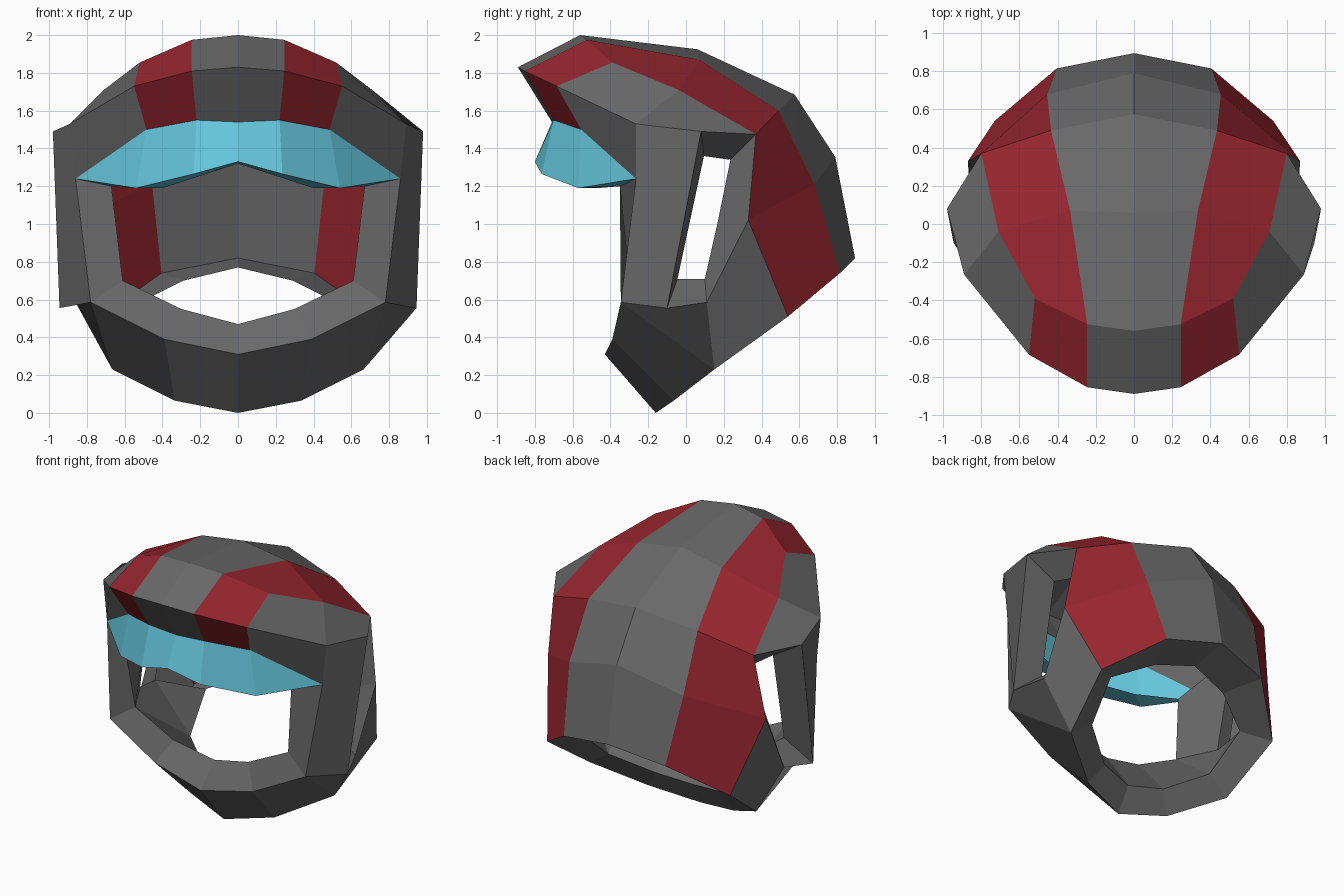
import bpy
from mathutils import Vector

if "Cube" in bpy.data.objects:
    bpy.data.objects.remove(bpy.data.objects["Cube"])


def material(name, rgb):
    m = bpy.data.materials.new(name)
    m.diffuse_color = (*rgb, 1)
    m.use_nodes = True
    m.node_tree.nodes["Principled BSDF"].inputs["Base Color"].default_value = m.diffuse_color
    return m


GREY = material("grey", (0.14, 0.14, 0.14))
RED = material("dark red", (0.31, 0.019, 0.028))
CYAN = material("cyan", (0.13, 0.57, 0.72))


class Part:
    """Half of a faceted sheet made from rows of points, mirrored over x = 0."""

    def __init__(self, name, mats):
        self.name, self.mats = name, mats
        self.verts, self.faces, self.idx = [], [], []

    def face(self, pts, away, sign=1, mat=0):
        pts = list(dict.fromkeys(pts))
        if len(pts) < 3:
            return
        v = [Vector(p) for p in pts]
        c = sum(v, Vector()) / len(v)
        n = Vector()
        for i in range(1, len(v) - 1):
            n += (v[i] - v[0]).cross(v[i + 1] - v[0])
        if n.dot(c - Vector(away)) * sign < 0:
            pts.reverse()
        for side in (pts, [(-x, y, z) for x, y, z in reversed(pts)]):
            ids = []
            for p in side:
                p = tuple(k + 0.0 for k in p)
                if p not in self.verts:
                    self.verts.append(p)
                ids.append(self.verts.index(p))
            self.faces.append(ids)
            self.idx.append(mat)

    def grid(self, rows, away, sign=1, stripe=None):
        for a, b in zip(rows, rows[1:]):
            for i in range(len(a) - 1):
                self.face([a[i], a[i + 1], b[i + 1], b[i]], away, sign, int(i == stripe))

    def done(self):
        me = bpy.data.meshes.new(self.name)
        me.from_pydata(self.verts, [], self.faces)
        for m in self.mats:
            me.materials.append(m)
        for p, k in zip(me.polygons, self.idx):
            p.material_index = k
        me.update()
        ob = bpy.data.objects.new(self.name, me)
        bpy.context.collection.objects.link(ob)


MID = (0, 0.1, 1.0)

# shared outlines
brim = [(0, -.89, 1.83), (.245, -.855, 1.81), (.55, -.685, 1.73), (.89, -.265, 1.53)]
brow_low = [(0, -.71, 1.54), (.22, -.70, 1.55), (.485, -.555, 1.50), (.86, -.265, 1.24)]
nape = [(0, .895, .82), (.405, .815, .74), (.73, .54, .51)]
chin_low = [(0, -.16, 0), (.335, -.065, .065), (.665, .15, .23)]
chin_top = [(0, -.43, .31), (.39, -.39, .39), (.78, -.345, .585)]
chin_in = [(0, -.27, .47), (.30, -.31, .55), (.61, -.30, .70)]
lip = [(0, -.06, .17), (.25, 0, .21), (.50, .17, .34), (.55, .42, .57), (.29, .56, .70), (0, .62, .77)]
win_out = [(.98, .08, 1.49), (.80, .37, 1.475), (.87, .33, 1.02), (.86, .11, .585), (.945, -.10, .555)]
win_in = [(.76, .095, 1.36), (.71, .235, 1.34), (.73, .17, 1.02), (.73, .10, .71), (.75, -.045, .71)]
post_in = (.67, -.35, 1.20)

# crown: rows from brim over the top to the nape, second column red
crown = [
    brim[:3],
    [(0, -.56, 2.0), (.245, -.525, 1.975), (.52, -.39, 1.855)],
    [(0, .06, 1.925), (.335, .07, 1.87), (.71, -.04, 1.71)],
    [(0, .575, 1.685), (.435, .49, 1.60), win_out[1]],
    [(0, .79, 1.355), (.455, .68, 1.21), win_out[2]],
    nape,
]
p = Part("crown_shell", [GREY, RED])
p.grid(crown, MID, stripe=1)
p.face([brim[2], crown[1][2], crown[2][2], brim[3]], MID)
p.face([brim[3], crown[2][2], win_out[1], win_out[0]], MID)
p.done()

# brow: face under the brim
p = Part("brow", [GREY, RED])
p.grid([brim, brow_low], MID, stripe=1)
p.done()

# visor with its inner lower lip
visor_low = [(0, -.80, 1.33), (.235, -.765, 1.265), (.54, -.57, 1.19), brow_low[3]]
visor_in = [(0, -.66, 1.32), (.17, -.63, 1.265), (.40, -.47, 1.19), post_in]
p = Part("visor", [CYAN])
p.grid([brow_low, visor_low, visor_in], (0, .1, 1.6))
p.done()

# side posts between face opening and side window
p = Part("side_post", [GREY])
p.face([brim[3], win_out[0], win_out[4], chin_top[2], brow_low[3]], MID)
p.face([brow_low[3], post_in, chin_in[2], chin_top[2]], (0, .8, 1))
p.face([post_in, win_in[0], win_in[4], chin_in[2]], MID, -1)
p.done()

# recessed side windows
p = Part("side_window_frame", [GREY])
p.grid([win_out + win_out[:1], win_in + win_in[:1]], (.85, .1, 1.0))
p.done()

# chin guard: front, top ledge, cheeks and inner wall
p = Part("chin_guard", [GREY])
p.grid([chin_top, chin_low], MID)
p.grid([chin_top, chin_in], (0, 0, -2))
p.face([chin_top[2], win_out[4], win_out[3], chin_low[2]], MID)
p.face([win_out[3], win_out[2], nape[2], chin_low[2]], MID)
p.grid([chin_in, lip[:3]], MID, -1)
p.face([chin_in[2], win_in[4], win_in[3], lip[2]], MID, -1)
p.face([lip[2], win_in[3], lip[3]], MID, -1)
p.done()

# neck ring: bottom rim around the neck hole
p = Part("neck_ring", [GREY])
p.grid([chin_low + nape[::-1], lip], (0, .1, 1.5))
p.done()
